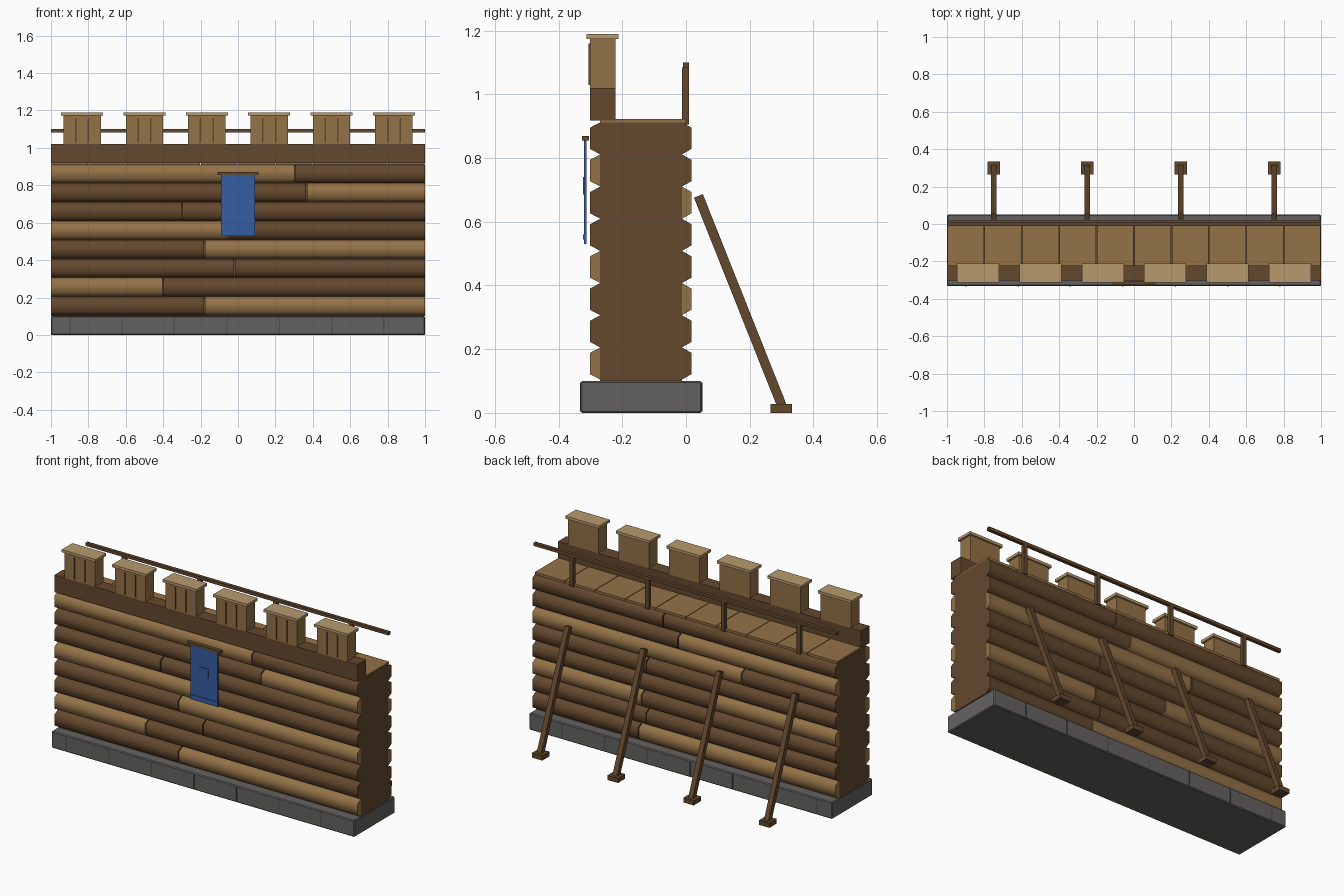
import bpy, bmesh, math
from mathutils import Vector, Matrix

if "Cube" in bpy.data.objects:
    bpy.data.objects.remove(bpy.data.objects["Cube"])


def material(name, rgb):
    m = bpy.data.materials.new(name)
    m.diffuse_color = (*rgb, 1)
    m.use_nodes = True
    m.node_tree.nodes["Principled BSDF"].inputs["Base Color"].default_value = m.diffuse_color
    return m


DARK = material("dark wood", (0.127, 0.065, 0.027))
LIGHT = material("light wood", (0.296, 0.168, 0.063))
CAP = material("pale wood", (0.479, 0.323, 0.156))
STONE = material("grey stone", (0.127, 0.124, 0.119))
JOINT = material("stone joint", (0.085, 0.083, 0.08))
BLUE = material("blue cloth", (0.037, 0.112, 0.36))


def finish(name, bm, mat):
    bmesh.ops.recalc_face_normals(bm, faces=bm.faces)
    me = bpy.data.meshes.new(name)
    bm.to_mesh(me)
    bm.free()
    me.materials.append(mat)
    ob = bpy.data.objects.new(name, me)
    bpy.context.collection.objects.link(ob)
    return ob


def box(name, mat, x, y, z, bevel=0):
    """Box from (min, max) ranges."""
    bm = bmesh.new()
    bmesh.ops.create_cube(bm, size=1)
    for v in bm.verts:
        for i, (a, b) in enumerate((x, y, z)):
            v.co[i] = (a + b) / 2 + v.co[i] * (b - a)
    if bevel:
        bmesh.ops.bevel(bm, geom=bm.edges[:], offset=bevel, segments=1, affect='EDGES')
    return finish(name, bm, mat)


def log(name, mat, x0, x1, zc, y_in, out):
    """Rounded log face running along x, bulging by out from the core."""
    profile = [(-0.15, -0.05), (0, -0.05), (1, -0.033), (1, 0.033), (0, 0.05), (-0.15, 0.05)]
    bm = bmesh.new()
    face = bm.faces.new([bm.verts.new((x0, y_in + out * p, zc + q)) for p, q in profile])
    ext = bmesh.ops.extrude_face_region(bm, geom=[face])
    moved = [g for g in ext["geom"] if isinstance(g, bmesh.types.BMVert)]
    bmesh.ops.translate(bm, verts=moved, vec=(x1 - x0, 0, 0))
    bmesh.ops.recalc_face_normals(bm, faces=bm.faces)
    for f in bm.faces:
        f.smooth = True
    for e in bm.edges:
        e.smooth = e.calc_face_angle(0) < math.radians(75)
    return finish(name, bm, mat)


def beam(name, mat, a, b, width):
    """Square beam between two points."""
    a, b = Vector(a), Vector(b)
    d = b - a
    bm = bmesh.new()
    bmesh.ops.create_cube(bm, size=1)
    bmesh.ops.scale(bm, verts=bm.verts, vec=(width, width, d.length))
    angle = math.atan2(-d.y, d.z)
    bmesh.ops.transform(bm, verts=bm.verts,
                        matrix=Matrix.Translation((a + b) / 2) @ Matrix.Rotation(angle, 4, 'X'))
    return finish(name, bm, mat)


# Stone footing with joints on both long faces
box("stone_footing", STONE, (-1, 1), (-0.331, 0.05), (0, 0.1), 0.005)
for i in range(7):
    x = -0.9 + 0.28 * i
    box("front_stone_joint", JOINT, (x - 0.004, x + 0.004), (-0.333, -0.328), (0.005, 0.095))
    box("back_stone_joint", JOINT, (x - 0.004, x + 0.004), (0.047, 0.052), (0.005, 0.095))

# Wall core and the two skins of stacked logs
box("wall_core", DARK, (-1, 1), (-0.27, -0.012), (0.1, 0.912))
front_seams = [-0.18, -0.4, -0.02, -0.18, -0.05, -0.3, 0.365, 0.305]
back_seams = [0.3, 0.25, 0.28, -0.2, 0.25, -0.38, 0.04, 0.14]
sides = [("front_log", front_seams, -0.27, -0.032, 0),
         ("back_log", back_seams, -0.012, 0.03, 1)]
for name, seams, y_in, out, shift in sides:
    for i, s in enumerate(seams):
        for j, (x0, x1) in enumerate([(-1, s - 0.003), (s + 0.003, 1)]):
            mat = LIGHT if (i + j + shift) % 3 == 1 else DARK
            log(name, mat, x0, x1, 0.155 + 0.101 * i, y_in, out)

# Walkway planks
for i in range(10):
    x = -1 + 0.2 * i
    box("walkway_plank", LIGHT, (x + 0.002, x + 0.198), (-0.27, 0.0), (0.908, 0.922))

# Parapet with capped merlons and plank grooves
box("parapet_beam", DARK, (-1, 1), (-0.302, -0.222), (0.918, 1.02))
for i in range(6):
    x = (2 * i - 5) / 6
    box("merlon", LIGHT, (x - 0.1, x + 0.1), (-0.302, -0.222), (1.02, 1.175))
    box("merlon_cap", CAP, (x - 0.112, x + 0.112), (-0.312, -0.212), (1.174, 1.19))
    for dx in (-0.034, 0.034):
        box("merlon_groove", DARK, (x + dx - 0.004, x + dx + 0.004),
            (-0.306, -0.3), (1.03, 1.16))

# Back handrail, posts, sloping braces and their feet
box("handrail", DARK, (-1, 1), (-0.01, 0.01), (1.082, 1.1))
for x in (-0.75, -0.25, 0.25, 0.75):
    box("rail_post", DARK, (x - 0.012, x + 0.012), (-0.012, 0.01), (0.905, 1.085))
    beam("brace", DARK, (x, 0.302, 0.02), (x, 0.039, 0.681), 0.03)
    box("brace_foot", DARK, (x - 0.034, x + 0.034), (0.265, 0.333), (0, 0.028))

# Hanging banner with rod and raised cloth details
box("banner_rod", DARK, (-0.11, 0.11), (-0.326, -0.304), (0.855, 0.87))
box("banner", BLUE, (-0.09, 0.09), (-0.32, -0.312), (0.53, 0.856))
box("banner_emblem_bar", BLUE, (-0.035, 0.03), (-0.324, -0.319), (0.725, 0.74))
box("banner_emblem_stem", BLUE, (0.014, 0.03), (-0.324, -0.319), (0.685, 0.725))
box("banner_hem", BLUE, (-0.09, 0.09), (-0.323, -0.319), (0.545, 0.56))
